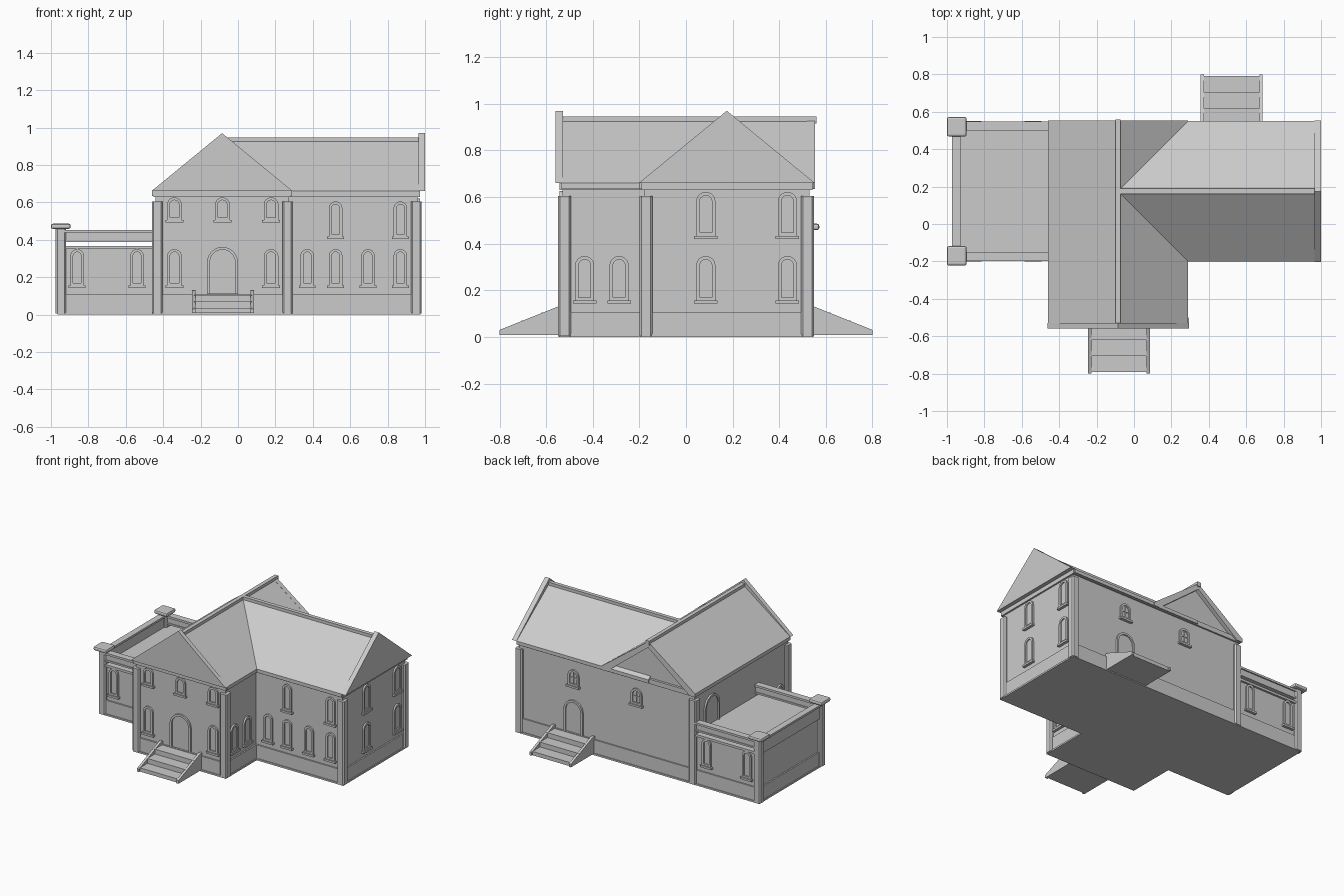
import bpy, bmesh, math

if "Cube" in bpy.data.objects:
    bpy.data.objects.remove(bpy.data.objects["Cube"])

stone = bpy.data.materials.new("grey_stone")
stone.diffuse_color = (0.6, 0.6, 0.6, 1)
stone.use_nodes = True
stone.node_tree.nodes["Principled BSDF"].inputs["Base Color"].default_value = stone.diffuse_color


def finish(name, bm):
    bmesh.ops.recalc_face_normals(bm, faces=bm.faces[:])
    me = bpy.data.meshes.new(name)
    bm.to_mesh(me)
    bm.free()
    me.materials.append(stone)
    ob = bpy.data.objects.new(name, me)
    bpy.context.collection.objects.link(ob)
    return ob


# Mappings from a flat profile (u, v) plus depth d to the world
AXES = {
    "z": lambda u, v, d: (u, v, d),
    "y": lambda u, v, d: (u, d, v),
    "x": lambda u, v, d: (d, u, v),
}


def wall_map(side, w):
    return {
        "S": lambda u, v, d: (u, w - d, v),
        "N": lambda u, v, d: (u, w + d, v),
        "E": lambda u, v, d: (w + d, u, v),
        "W": lambda u, v, d: (w - d, u, v),
    }[side]


def prism(name, pts, a, b, m):
    m = AXES.get(m, m) if isinstance(m, str) else m
    bm = bmesh.new()
    lo = [bm.verts.new(m(u, v, a)) for u, v in pts]
    hi = [bm.verts.new(m(u, v, b)) for u, v in pts]
    bm.faces.new(lo)
    bm.faces.new(hi)
    n = len(pts)
    for i in range(n):
        j = (i + 1) % n
        bm.faces.new((lo[i], lo[j], hi[j], hi[i]))
    return finish(name, bm)


def ring(name, outer, inner, a, b, m):
    bm = bmesh.new()
    loops = [[bm.verts.new(m(u, v, d)) for u, v in pts]
             for pts, d in ((outer, a), (outer, b), (inner, b), (inner, a))]
    n = len(outer)
    for k in range(4):
        p, q = loops[k], loops[(k + 1) % 4]
        for i in range(n):
            j = (i + 1) % n
            bm.faces.new((p[i], p[j], q[j], q[i]))
    return finish(name, bm)


def rect(u0, u1, v0, v1):
    return [(u0, v0), (u1, v0), (u1, v1), (u0, v1)]


def box(name, x0, x1, y0, y1, z0, z1):
    return prism(name, rect(x0, x1, y0, y1), z0, z1, "z")


def arch(u, z0, z1, w):
    r = w / 2
    return [(u - r, z0), (u + r, z0)] + [
        (u + r * math.cos(math.pi * i / 12), z1 - r + r * math.sin(math.pi * i / 12))
        for i in range(13)]


def opening(name, side, w, u, z0, z1, width=0.072, sill=True, bars=False):
    m = wall_map(side, w)
    f = 0.015
    ring(name + "_frame", arch(u, z0, z1, width),
         arch(u, z0 + (f if sill else 0.002), z1 - f, width - 2 * f), -0.005, 0.012, m)
    prism(name + "_pane", arch(u, z0, z1 - f / 2, width - f), -0.004, 0.003, m)
    if sill:
        prism(name + "_sill", rect(u - width / 2 - 0.009, u + width / 2 + 0.009,
                                   z0 - 0.012, z0 + 0.002), -0.005, 0.02, m)
    if bars:
        zc = (z0 + z1) / 2
        prism(name + "_bar_v", rect(u - 0.003, u + 0.003, z0, z1 - 0.01), 0, 0.008, m)
        prism(name + "_bar_h", rect(u - width / 2 + 0.01, u + width / 2 - 0.01,
                                    zc - 0.003, zc + 0.003), 0, 0.008, m)


def footprint(o):
    return [(-.44 - o, -.53 - o), (.27 + o, -.53 - o), (.27 + o, -.18 - o),
            (.96 + o, -.18 - o), (.96 + o, .53 + o), (-.44 - o, .53 + o)]


# Main walls, plinth and ground course
prism("main_walls", footprint(0), 0.01, 0.65, "z")
prism("main_plinth", footprint(0.01), 0.005, 0.108, "z")
prism("main_ground_course", footprint(0.016), 0, 0.012, "z")
prism("eaves_course", footprint(0.012), 0.63, 0.664, "z")

# Annex walls, flat roof and cornice
box("annex_walls", -.95, -.43, -.18, .53, .01, .36)
box("annex_plinth", -.96, -.43, -.19, .54, .005, .108)
box("annex_ground_course", -.966, -.43, -.196, .546, 0, .012)
box("annex_roof", -.965, -.43, -.195, .545, .35, .367)

# Annex parapet rails with slim gap, west side is a solid parapet
for y, tag in ((-.175, "front"), (.525, "back")):
    box("annex_rail_" + tag, -.95, -.44, y - .015, y + .015, .395, .44)
    box("annex_rail_cap_" + tag, -.95, -.44, y - .024, y + .024, .438, .453)
    box("annex_rail_foot_" + tag, -.95, -.44, y - .02, y + .02, .388, .40)
box("annex_west_parapet", -.965, -.935, -.18, .53, .36, .44)
box("annex_west_parapet_cap", -.972, -.927, -.18, .53, .438, .453)


# Corner piers: chamfered posts on the building corners
def pier(name, x0, y0, h, s=0.056):
    c = 0.009
    pts = [(x0 + c, y0), (x0 + s - c, y0), (x0 + s, y0 + c), (x0 + s, y0 + s - c),
           (x0 + s - c, y0 + s), (x0 + c, y0 + s), (x0, y0 + s - c), (x0, y0 + c)]
    prism(name, pts, 0.005, h, "z")


for i, (x, y) in enumerate([(-.46, -.55), (.237, -.55), (.925, -.2), (.925, .494), (-.46, .494)]):
    pier("corner_pier_%d" % i, x, y, .605)
for i, y in enumerate((-.2, .494)):
    pier("annex_pier_%d" % i, -.975, y, .465)
    cy = (-.17, .52)[i]
    cap = box("annex_pier_cap_%d" % i, -1, -.895, cy - .052, cy + .052, .458, .486)
    bev = cap.modifiers.new("bevel", "BEVEL")
    bev.width = .01
    bev.segments = 2

# Crossing gable roofs
CX, CY = -.085, .175


def gable(c, h, z0, z1, drop):
    return [(c - h, z0 - drop), (c + h, z0 - drop), (c + h, z0), (c, z1), (c - h, z0)]


prism("main_roof", gable(CX, .375, .66, .935, .025), -.535, .525, "y")
prism("wing_roof", gable(CY, .375, .66, .935, .025), CX, .965, "x")

# Back gable: raised rake boards around the recessed triangle
for s in (-1, 1):
    prism("back_rake_board", [(CX + s * .375, .635), (CX + s * .375, .66), (CX, .937),
                              (CX, .895), (CX + s * .33, .635)], .52, .553, "y")

# Front and right gable slabs, and ridge caps
prism("front_gable_slab", [(CX - .378, .66), (CX + .378, .66), (CX, .97)], -.56, -.528, "y")
prism("right_gable_slab", [(CY - .378, .66), (CY + .378, .66), (CY, .97)], .965, 1.0, "x")
box("main_ridge_cap", CX - .014, CX + .014, -.53, .56, .915, .946)
box("wing_ridge_cap", CX, .97, CY - .014, CY + .014, .915, .946)

# Front windows and door
for x in (-.34, -.083, .177):
    opening("front_upper_window", "S", -.53, x, .505, .627, .078)
for x in (-.34, .177):
    opening("front_lower_window", "S", -.53, x, .155, .35, .078)
opening("front_door", "S", -.53, CX + .002, .11, .362, .165, sill=False)

# Wing front windows
for x in (.37, .522, .695, .868):
    opening("wing_lower_window", "S", -.18, x, .155, .35)
for x in (.522, .868):
    opening("wing_upper_window", "S", -.18, x, .415, .605)

# Right side windows
for y in (.085, .435):
    opening("right_lower_window", "E", .96, y, .155, .347, .082)
    opening("right_upper_window", "E", .96, y, .432, .622, .082)
for y in (-.435, -.287):
    opening("return_window_right", "E", .27, y, .155, .347, .082)
    opening("return_window_left", "W", -.44, y, .155, .347, .082)

# Back windows, back door and roof terrace door
for x in (.522, .02):
    opening("back_upper_window", "N", .53, x, .45, .565, .085, bars=True)
opening("back_door", "N", .53, .522, .11, .345, .15, sill=False)
opening("terrace_door", "W", -.44, .34, .36, .575, .165, sill=False)

# Annex windows front and back
for x in (-.86, -.54):
    opening("annex_front_window", "S", -.18, x, .155, .35)
    opening("annex_back_window", "N", .53, x, .155, .35)

# Steps with sloping side walls, front and back
for tag, x, s in (("front", -.08, -1), ("back", .522, 1)):
    steps = [(s * .53, .008), (s * .79, .008), (s * .79, .035), (s * .705, .035), (s * .705, .07),
             (s * .62, .07), (s * .62, .105), (s * .53, .105)]
    prism(tag + "_steps", steps, x - .155, x + .155, "x")
    side = [(s * .53, .008), (s * .8, .008), (s * .8, .03), (s * .55, .13), (s * .53, .13)]
    for k in (-1, 1):
        a = x + k * .157
        prism(tag + "_step_wall", side, a - .009, a + .009, "x")
